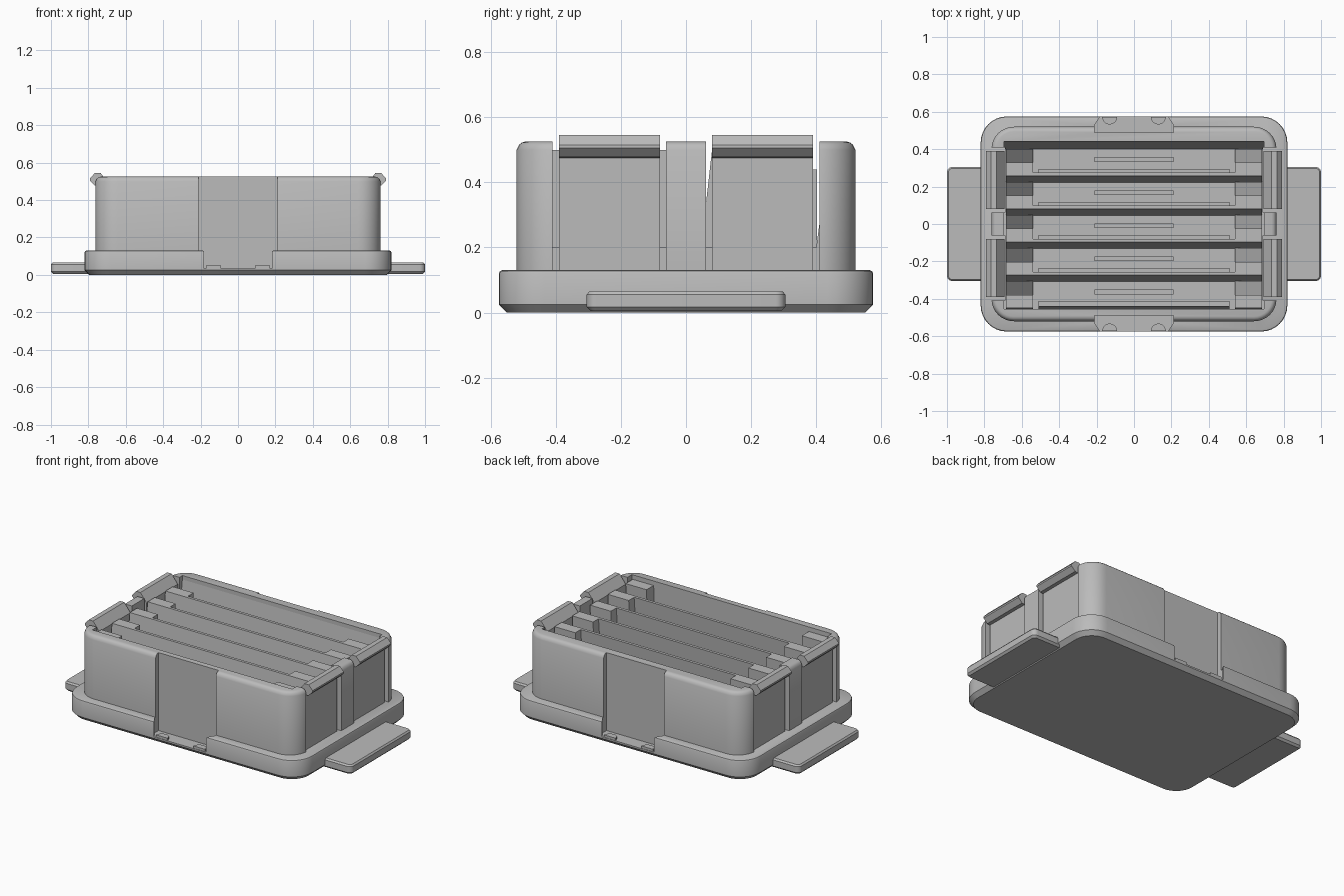
import bpy, bmesh
from math import cos, sin, pi

cube = bpy.data.objects.get("Cube")
if cube:
    bpy.data.objects.remove(cube, do_unlink=True)

grey = bpy.data.materials.new("light_grey_plastic")
grey.use_nodes = True
grey.diffuse_color = (0.5, 0.5, 0.5, 1)
grey.node_tree.nodes["Principled BSDF"].inputs["Base Color"].default_value = (0.5, 0.5, 0.5, 1)


def loft(name, loops, smooth=False):
    """Join equal-length point loops into a closed solid."""
    bm = bmesh.new()
    rings = [[bm.verts.new(p) for p in loop] for loop in loops]
    n = len(rings[0])
    for a, b in zip(rings, rings[1:]):
        for i in range(n):
            j = (i + 1) % n
            bm.faces.new((a[i], a[j], b[j], b[i]))
    bm.faces.new(rings[0][::-1])
    bm.faces.new(rings[-1])
    bmesh.ops.recalc_face_normals(bm, faces=bm.faces)
    mesh = bpy.data.meshes.new(name)
    bm.to_mesh(mesh)
    bm.free()
    mesh.materials.append(grey)
    ob = bpy.data.objects.new(name, mesh)
    bpy.context.collection.objects.link(ob)
    if smooth:
        smooth_edges(ob)
    return ob


def smooth_edges(ob):
    bpy.ops.object.select_all(action='DESELECT')
    ob.select_set(True)
    bpy.context.view_layer.objects.active = ob
    bpy.ops.object.shade_smooth_by_angle(angle=0.5)


def rounded(name, cx, hx, hy, r, levels):
    """Rounded slab; levels are (height, inset) pairs."""
    loops = []
    for z, inset in levels:
        rr = r - inset
        loop = []
        for q, (sx, sy) in enumerate(((1, 1), (-1, 1), (-1, -1), (1, -1))):
            for k in range(9):
                a = (q + k / 8) * pi / 2
                loop.append((cx + sx * (hx - r) + rr * cos(a),
                             sy * (hy - r) + rr * sin(a), z))
        loops.append(loop)
    return loft(name, loops, True)


def extrude_x(name, profile, x0, x1):
    return loft(name, [[(x, y, z) for y, z in profile] for x in (x0, x1)])


def extrude_y(name, profile, y0, y1):
    return loft(name, [[(x, y, z) for x, z in profile] for y in (y0, y1)])


def extrude_z(name, profile, z0, z1):
    return loft(name, [[(x, y, z) for x, y in profile] for z in (z0, z1)])


def box(name, x0, x1, y0, y1, z0, z1):
    return extrude_z(name, [(x0, y0), (x1, y0), (x1, y1), (x0, y1)], z0, z1)


def carve(ob, cutters):
    for c in cutters:
        c.hide_render = True
        c.hide_set(True)
        m = ob.modifiers.new("cut", 'BOOLEAN')
        m.operation, m.solver, m.object = 'DIFFERENCE', 'EXACT', c


# Flanged base and upright wall
base = rounded("base_flange", 0, 0.82, 0.575, 0.14,
               [(0, 0.025), (0.025, 0), (0.12, 0), (0.127, 0.003), (0.13, 0.01)])
wall = rounded("outer_wall", 0, 0.762, 0.52, 0.12,
               [(0.1, 0), (0.5, 0), (0.515, 0.007), (0.522, 0.015), (0.525, 0.026)])

# Recessed panels with flared notches at front and back
notches = []
for s in (-1, 1):
    notches.append(extrude_z("notch_cutter", [(-0.21, s * 0.49), (0.21, s * 0.49), (0.21, s * 0.53),
                   (0.165, s * 0.6), (-0.165, s * 0.6), (-0.21, s * 0.53)], 0.035, 0.7))
carve(base, notches)

# Cavity with a leaning back face, and openings for the clips
cavity = extrude_x("cavity_cutter", [(-0.455, 0.2), (0.40, 0.2), (0.44, 0.5),
                                     (0.44, 0.7), (-0.455, 0.7)], -0.695, 0.695)
openings = []
for sx in (-1, 1):
    for sy in (-1, 1):
        x = sorted((sx * 0.69, sx * 0.9))
        y = sorted((sy * 0.062, sy * 0.41))
        openings.append(box("clip_opening_cutter", *x, *y, 0.128, 0.7))
carve(wall, notches + [cavity] + openings)

# Snap clips with hooked tops
for sx, side in ((-1, "right"), (1, "left")):
    for sy, end in ((-1, "front"), (1, "back")):
        y0, y1 = sorted((sy * 0.08, sy * 0.39))
        profile = [(0.692, 0.12), (0.745, 0.12), (0.745, 0.475), (0.765, 0.478),
                   (0.792, 0.505), (0.792, 0.515), (0.765, 0.545), (0.735, 0.545), (0.692, 0.49)]
        extrude_y(f"{side}_{end}_clip", [(sx * x, z) for x, z in profile], y0, y1)
    # Finger tab on the flange
    rounded(f"{side}_finger_tab", sx * 0.88, 0.12, 0.305, 0.03,
            [(0.005, 0.012), (0.017, 0), (0.055, 0), (0.065, 0.008)])

# Leaning dividers, with raised thick ends and ramps at both ends of each slot
pitch = 0.177
for i in range(5):
    t = 0.257 - pitch * i
    if i < 4:
        extrude_x(f"divider_{i + 1}", [(t - 0.035, 0.19), (t, 0.5), (t + 0.018, 0.5),
                                       (t - 0.01, 0.19)], -0.685, 0.685)
    extrude_x(f"divider_ledge_{i + 1}", [(t - 0.02, 0.19), (t + 0.01, 0.4), (t + 0.038, 0.4),
                                         (t + 0.038, 0.19)], -0.51, 0.51)
    for s in (-1, 1):
        x0, x1 = sorted((s * 0.54, s * 0.685))
        extrude_x(f"divider_end_{i + 1}", [(t - 0.03, 0.19), (t + 0.002, 0.5), (t + 0.072, 0.5),
                                           (t + 0.06, 0.19)], x0, x1)
        extrude_y(f"slot_ramp_{i + 1}", [(s * 0.685, 0.19), (s * 0.54, 0.19),
                                         (s * 0.54, 0.22), (s * 0.685, 0.44)], t + 0.06, t + 0.145)
    box(f"slot_stop_{i + 1}", -0.21, 0.21, t + 0.075, t + 0.1, 0.19, 0.24)

# Small half-round bumps in the notches
for s in (-1, 1):
    for cx in (-0.13, 0.13):
        arc = [(cx + 0.04 * cos(a * pi / 10), s * (0.572 - 0.04 * sin(a * pi / 10))) for a in range(11)]
        extrude_z("notch_bump", arc, 0.03, 0.05)
